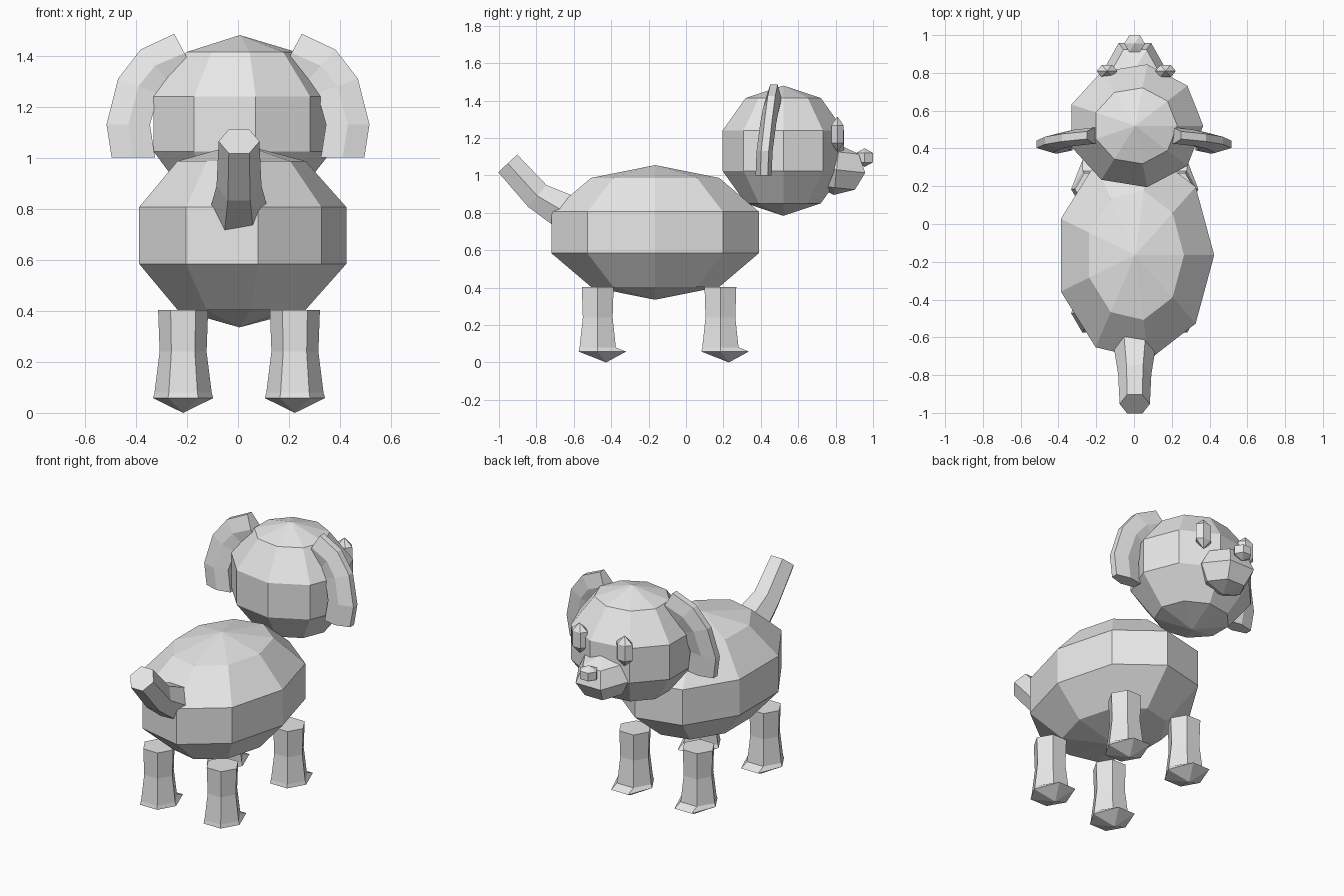
import bpy, bmesh
from math import sin, cos, pi, radians
from mathutils import Vector, Matrix

if "Cube" in bpy.data.objects:
    bpy.data.objects.remove(bpy.data.objects["Cube"], do_unlink=True)

GREY = (0.8, 0.8, 0.8, 1)
mat = bpy.data.materials.new("light grey")
mat.use_nodes = True
mat.diffuse_color = GREY
for node in mat.node_tree.nodes:
    if node.type == 'BSDF_PRINCIPLED':
        node.inputs["Base Color"].default_value = GREY


def loft(name, rings):
    """Skin a list of point rings; a one-point ring is a tip, other ends are capped."""
    bm = bmesh.new()
    loops = [[bm.verts.new(p) for p in ring] for ring in rings]
    for a, b in zip(loops, loops[1:]):
        n = max(len(a), len(b))
        for i in range(n):
            corners = [a[i % len(a)], a[(i + 1) % len(a)],
                       b[(i + 1) % len(b)], b[i % len(b)]]
            bm.faces.new(list(dict.fromkeys(corners)))
    for end in (loops[0], loops[-1]):
        if len(end) > 2:
            bm.faces.new(end)
    bmesh.ops.recalc_face_normals(bm, faces=bm.faces)
    mesh = bpy.data.meshes.new(name)
    bm.to_mesh(mesh)
    bm.free()
    mesh.materials.append(mat)
    obj = bpy.data.objects.new(name, mesh)
    bpy.context.collection.objects.link(obj)
    return obj


def circle(n, center, u, v):
    """Ring of n points round center, spanned by the half axes u and v."""
    return [Vector(center) + Vector(u) * cos(2 * pi * i / n) + Vector(v) * sin(2 * pi * i / n)
            for i in range(n)]


def ball(name, center, size, sides, bands, tilt=0):
    """Faceted ellipsoid with poles up and down, tipped forward by tilt."""
    rings = []
    for k in range(bands + 1):
        a = pi * k / bands
        z = size[2] * cos(a)
        if k in (0, bands):
            rings.append([Vector((0, 0, z))])
        else:
            rings.append(circle(sides, (0, 0, z), (size[0] * sin(a), 0, 0), (0, size[1] * sin(a), 0)))
    place = Matrix.Translation(center) @ Matrix.Rotation(radians(-tilt), 4, 'X')
    return loft(name, [[place @ p for p in ring] for ring in rings])


# Body and head
ball("body", (0.006, -0.165, 0.695), (0.44, 0.592, 0.36), 9, 5)
ball("head", (0.007, 0.52, 1.132), (0.378, 0.347, 0.348), 9, 5)

# Face
ball("snout", (0.005, 0.805, 1.03), (0.172, 0.178, 0.135), 6, 4, 6)
ball("nose", (0.003, 0.955, 1.095), (0.0635, 0.06, 0.05), 6, 3)
for side, label in ((1, "left"), (-1, "right")):
    ball(label + "_eye", (0.012 + 0.155 * side, 0.81, 1.22), (0.063, 0.043, 0.095), 6, 3)


# Legs with a pointed sole and a thin toe
def leg(name, x, y):
    rings = [circle(6, (x, y, z), (r, 0, 0), (0, r, 0))
             for z, r in ((0.403, 0.098), (0.24, 0.092), (0.08, 0.112), (0.058, 0.118))]
    for p in rings[-1][1:3]:
        p.y = y + 0.152
    loft(name, rings + [[Vector((x, y + 0.045, 0))]])


for side, label in ((1, "left"), (-1, "right")):
    leg("leg_" + label + "_near_head", 0.004 + 0.219 * side, 0.184)
    leg("leg_" + label + "_near_tail", 0.004 + 0.219 * side, -0.472)

# Tail, bent upward
tail = []
for y, z, r, lean in ((-0.64, 0.80, 0.113, 65), (-0.795, 0.89, 0.088, 50), (-0.953, 1.064, 0.08, 43)):
    a = radians(lean)
    tail.append(circle(6, (0.004, y, z), (r, 0, 0), (0, r * cos(a), r * sin(a))))
loft("tail", tail)

# Ears: ridged slabs swept along a drooping arc
SECTION = ((-0.085, -0.025), (0, -0.043), (0.085, -0.018),
           (0.085, 0.022), (0, 0.043), (-0.085, 0.03))
EAR_PATH = ((0.41, 0.415, 1.0, 0), (0.43, 0.42, 1.13, 0), (0.39, 0.44, 1.28, 20),
            (0.325, 0.455, 1.36, 48), (0.21, 0.468, 1.41, 62))
for side, label in ((1, "left"), (-1, "right")):
    loft(label + "_ear", [
        [Vector((side * (x + d * cos(radians(a))), y + t, z + d * sin(radians(a)))) for d, t in SECTION]
        for x, y, z, a in EAR_PATH])
